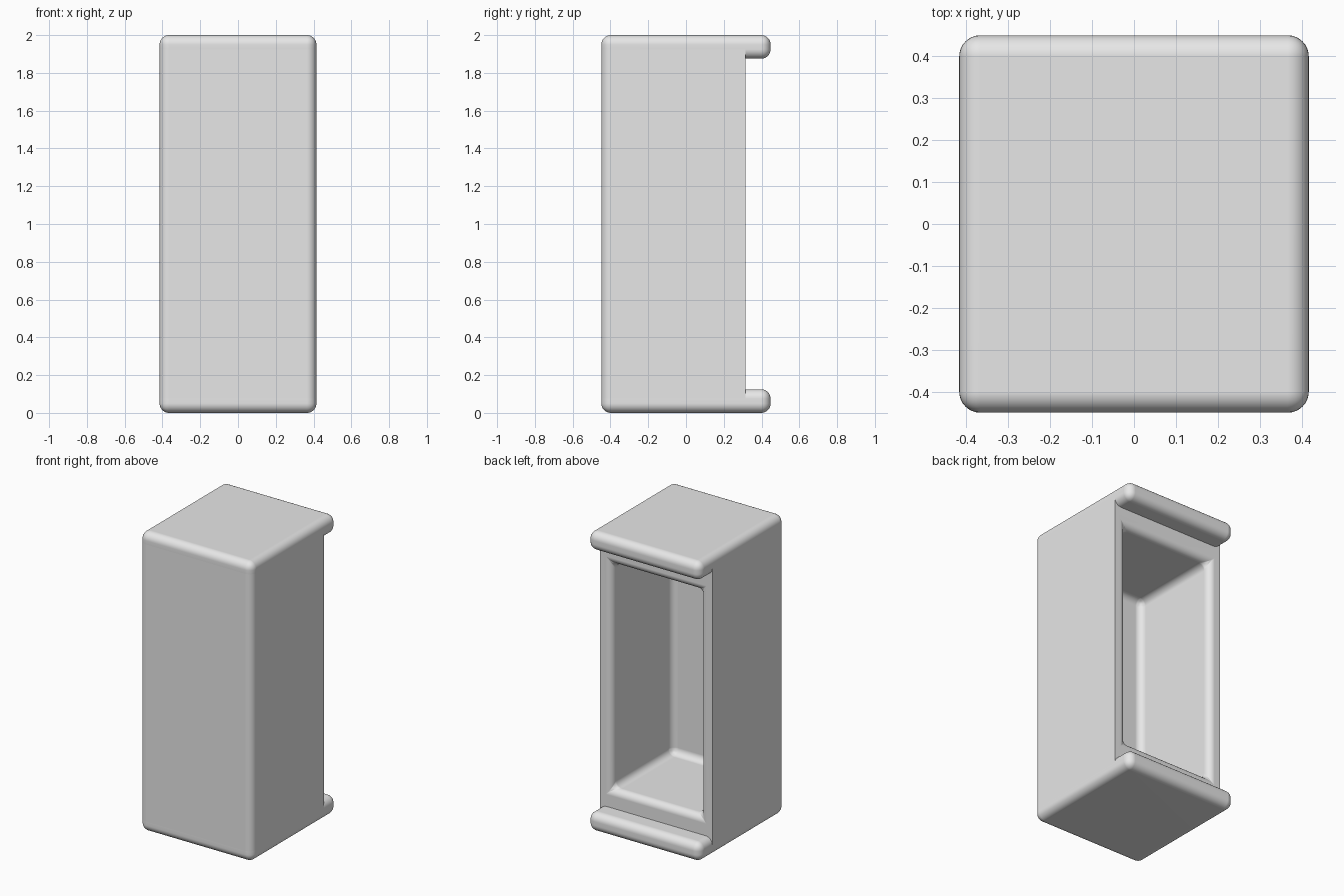
import bpy, bmesh, math
from mathutils import Vector

old = bpy.data.objects.get("Cube")
if old:
    bpy.data.objects.remove(old, do_unlink=True)

HALF_X, HALF_Y, HEIGHT = 0.415, 0.448, 2.0
WALL, ROUND = 0.125, 0.05
BACK = 0.315          # recessed rear face of the body
SEGMENTS = 8

grey = bpy.data.materials.new("plain grey")
grey.use_nodes = True
colour = (0.8, 0.8, 0.8, 1)
grey.diffuse_color = colour
grey.node_tree.nodes["Principled BSDF"].inputs["Base Color"].default_value = colour


def box(low, high):
    """A bmesh box between two corners."""
    bm = bmesh.new()
    bmesh.ops.create_cube(bm, size=1)
    low, high = Vector(low), Vector(high)
    for v in bm.verts:
        v.co = (low + high) / 2 + v.co * (high - low)
    return bm


def round_edges(bm, edges, radius):
    bmesh.ops.bevel(bm, geom=edges, offset=radius, segments=SEGMENTS,
                    profile=0.5, affect='EDGES', clamp_overlap=True)


def finish(bm, name):
    bmesh.ops.recalc_face_normals(bm, faces=bm.faces)
    mesh = bpy.data.meshes.new(name)
    bm.to_mesh(mesh)
    bm.free()
    mesh.materials.append(grey)
    obj = bpy.data.objects.new(name, mesh)
    bpy.context.collection.objects.link(obj)
    bpy.ops.object.select_all(action='DESELECT')
    obj.select_set(True)
    bpy.context.view_layer.objects.active = obj
    bpy.ops.object.shade_smooth_by_angle(angle=math.radians(35))
    # Keep the broad faces flat beside the rounded edges
    weighted = obj.modifiers.new("flat faces", 'WEIGHTED_NORMAL')
    weighted.keep_sharp = True
    return obj


# Rounded slabs at the bottom and top, overhanging at the rear
for name, base in (("bottom_slab", 0), ("top_slab", HEIGHT - WALL)):
    slab = box((-HALF_X, -HALF_Y, base), (HALF_X, HALF_Y, base + WALL))
    round_edges(slab, slab.edges[:], ROUND)
    finish(slab, name)

# Hollow body between the slabs
gap = WALL - ROUND
body = box((-HALF_X, -HALF_Y, gap), (HALF_X, BACK, HEIGHT - gap))
front = [e for e in body.edges
         if all(v.co.y < -HALF_Y + 0.01 for v in e.verts)
         and abs(e.verts[0].co.z - e.verts[1].co.z) > 1]
round_edges(body, front, ROUND)

# Rear opening: inset the back face, then push it in to form the cavity
body.normal_update()
back = max(body.faces, key=lambda f: f.normal.y)
bmesh.ops.inset_individual(body, faces=[back], thickness=WALL)
for v in back.verts:
    v.co.z = 2 * WALL if v.co.z < 1 else HEIGHT - 2 * WALL
rim = set(back.edges)
floor = bmesh.ops.extrude_discrete_faces(body, faces=[back])["faces"][0]
for v in floor.verts:
    v.co.y = -HALF_Y + WALL
cavity = {e for v in floor.verts for e in v.link_edges}
rim = {e for f in floor.edges[0].link_faces for e in f.edges} | {
    e for edge in floor.edges for f in edge.link_faces for e in f.edges}
round_edges(body, list(cavity | rim), 0.045)
finish(body, "hollow_body")
